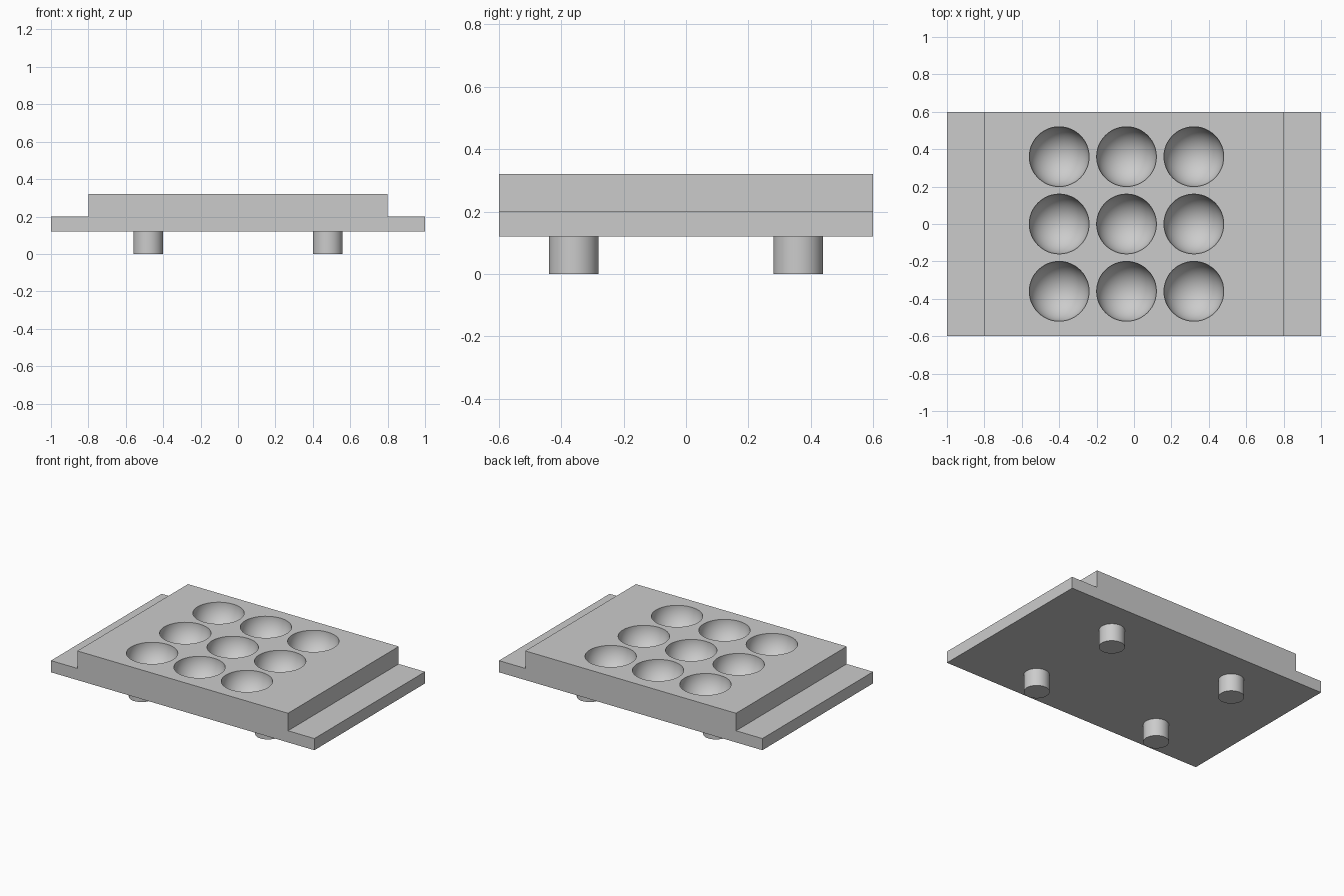
import bpy
import bmesh
from mathutils import Matrix

default_cube = bpy.data.objects.get("Cube")
if default_cube:
    bpy.data.objects.remove(default_cube, do_unlink=True)

# One plain grey for every part
GREY = (0.6, 0.6, 0.6, 1.0)
grey = bpy.data.materials.new("light grey")
grey.use_nodes = True
grey.diffuse_color = GREY
grey.node_tree.nodes["Principled BSDF"].inputs["Base Color"].default_value = GREY

HALF_DEPTH = 0.6
BOTTOM, LEDGE, TOP = 0.12, 0.20, 0.32
BOWL_RADIUS = 0.16


def make_object(name, bm):
    bmesh.ops.recalc_face_normals(bm, faces=bm.faces)
    mesh = bpy.data.meshes.new(name)
    bm.to_mesh(mesh)
    bm.free()
    mesh.materials.append(grey)
    obj = bpy.data.objects.new(name, mesh)
    bpy.context.collection.objects.link(obj)
    return obj


def smooth(obj):
    bpy.ops.object.select_all(action="DESELECT")
    obj.select_set(True)
    bpy.context.view_layer.objects.active = obj
    bpy.ops.object.shade_smooth_by_angle()


# Tray: stepped profile with a ledge at each end, extruded front to back
half_profile = [(1.0, BOTTOM), (1.0, LEDGE), (0.8, LEDGE), (0.8, TOP)]
profile = half_profile + [(-x, z) for x, z in reversed(half_profile)]
bm = bmesh.new()
face = bm.faces.new([bm.verts.new((x, -HALF_DEPTH, z)) for x, z in profile])
extruded = bmesh.ops.extrude_face_region(bm, geom=[face], use_keep_orig=True)
moved = [v for v in extruded["geom"] if isinstance(v, bmesh.types.BMVert)]
bmesh.ops.translate(bm, verts=moved, vec=(0, 2 * HALF_DEPTH, 0))
tray = make_object("tray", bm)

# Three by three hemispherical bowls, offset slightly to the right
bm = bmesh.new()
for x in (-0.40, -0.04, 0.32):
    for y in (-0.36, 0.0, 0.36):
        bmesh.ops.create_uvsphere(bm, u_segments=48, v_segments=31, radius=BOWL_RADIUS,
                                  matrix=Matrix.Translation((x, y, TOP)))
cutter = make_object("bowl_cutter", bm)
cutter.hide_render = True

bpy.ops.object.select_all(action="DESELECT")
bpy.context.view_layer.objects.active = tray
tray.select_set(True)
cut = tray.modifiers.new("bowls", "BOOLEAN")
cut.operation = "DIFFERENCE"
cut.solver = "EXACT"
cut.object = cutter
bpy.ops.object.modifier_apply(modifier=cut.name)
bpy.data.objects.remove(cutter, do_unlink=True)
smooth(tray)

# Four short round feet
for side, x in (("left", 0.48), ("right", -0.48)):
    for end, y in (("front", -0.36), ("back", 0.36)):
        bm = bmesh.new()
        bmesh.ops.create_cone(bm, cap_ends=True, segments=32, radius1=0.08, radius2=0.08,
                              depth=BOTTOM, matrix=Matrix.Translation((x, y, BOTTOM / 2)))
        smooth(make_object(f"{end}_{side}_foot", bm))
